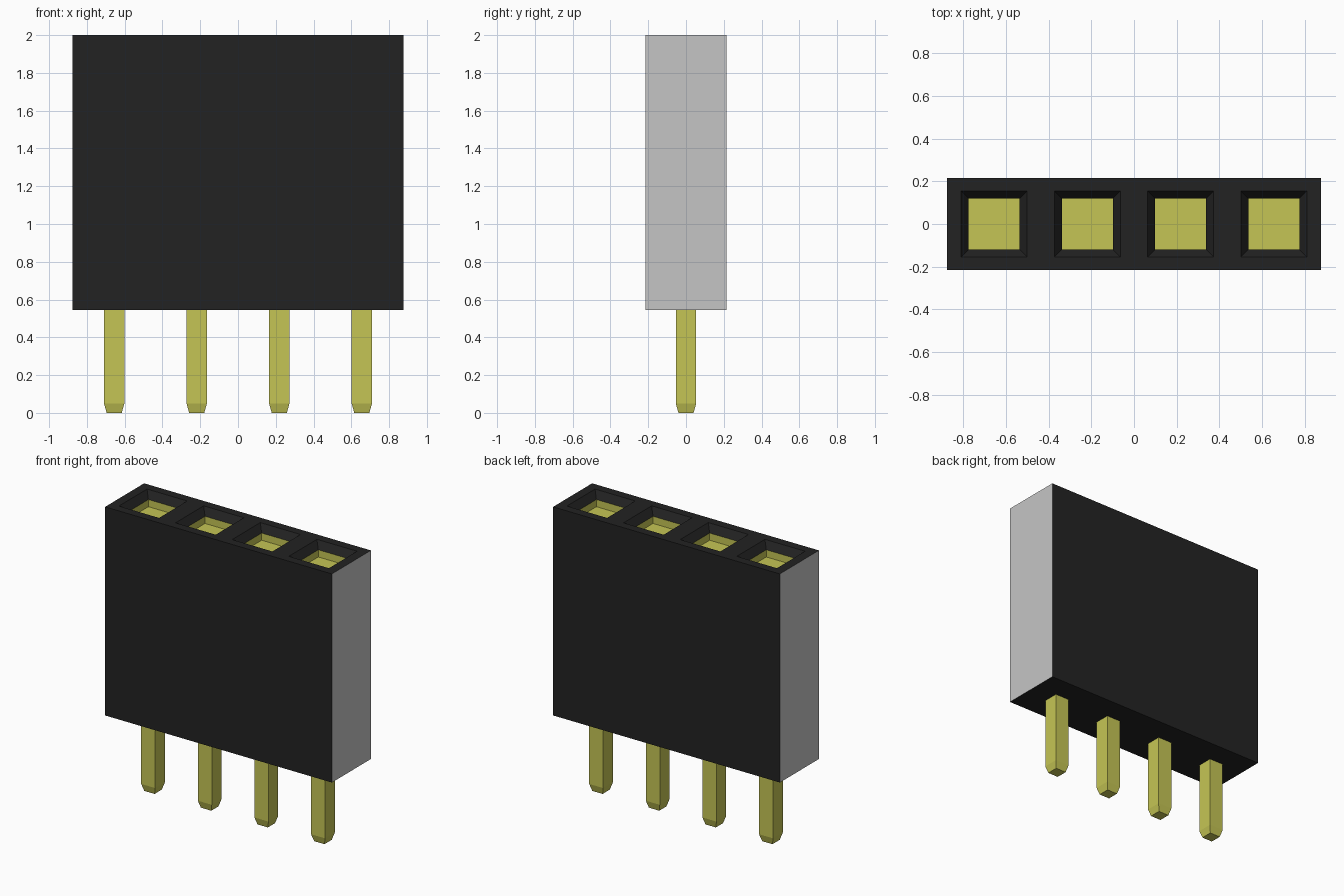
import bpy, bmesh
from mathutils import Vector, Matrix

default = bpy.data.objects.get("Cube")
if default:
    bpy.data.objects.remove(default, do_unlink=True)

WIDTH, DEPTH, BASE, TOP = 1.75, 0.43, 0.545, 2.0
PITCH, COUNT = 0.437, 4
OPENING, BEVEL = 0.31, 0.05
PIN, TIP = 0.108, 0.05
centres = [(i - (COUNT - 1) / 2) * PITCH for i in range(COUNT)]


def material(name, colour):
    mat = bpy.data.materials.new(name)
    mat.use_nodes = True
    mat.diffuse_color = (*colour, 1)
    bsdf = next(n for n in mat.node_tree.nodes if n.type == 'BSDF_PRINCIPLED')
    bsdf.inputs["Base Color"].default_value = (*colour, 1)
    return mat


black = material("black plastic", (0.0165, 0.0165, 0.0165))
gold = material("yellow metal", (0.56, 0.56, 0.09))
grey = material("light grey", (0.56, 0.56, 0.56))


def box(bm, size, centre):
    m = Matrix.Translation(centre) @ Matrix.Diagonal((*size, 1))
    return bmesh.ops.create_cube(bm, size=1, matrix=m)["verts"]


def finish(bm, name, mats):
    mesh = bpy.data.meshes.new(name)
    bm.normal_update()
    bm.to_mesh(mesh)
    bm.free()
    for mat in mats:
        mesh.materials.append(mat)
    obj = bpy.data.objects.new(name, mesh)
    bpy.context.collection.objects.link(obj)
    return obj


# Housing block with grey ends
bm = bmesh.new()
box(bm, (WIDTH, DEPTH, TOP - BASE), (0, 0, (TOP + BASE) / 2))
bm.normal_update()
for f in bm.faces:
    f.material_index = 2 if abs(f.normal.x) > 0.9 else 0


def top_faces():
    bm.normal_update()
    return [f for f in bm.faces if f.normal.z > 0.9]


def cut_top(point, normal):
    faces = top_faces()
    geom = set(faces)
    for f in faces:
        geom.update(f.edges)
        geom.update(f.verts)
    bmesh.ops.bisect_plane(bm, geom=list(geom), plane_co=point, plane_no=normal)


# Outline the square openings on the top
for side in (-1, 1):
    cut_top((0, side * OPENING / 2, 0), (0, 1, 0))
    for x in centres:
        cut_top((x + side * OPENING / 2, 0, 0), (1, 0, 0))


def is_opening(face):
    c = face.calc_center_median()
    return abs(c.y) < 0.01 and any(abs(c.x - x) < 0.01 for x in centres)


# Sloped black lead-ins, then metal-lined sockets
holes = [f for f in top_faces() if is_opening(f)]
bmesh.ops.inset_individual(bm, faces=holes, thickness=BEVEL, depth=-BEVEL)
bm.normal_update()
liners = bmesh.ops.inset_individual(bm, faces=holes, thickness=0, depth=-0.05)["faces"]
for f in holes + liners:
    f.material_index = 1
finish(bm, "socket_housing", [black, gold, grey])

# Square pins with tapered tips
for number, x in enumerate(centres, 1):
    bm = bmesh.new()
    box(bm, (PIN, PIN, BASE - TIP), (x, 0, (BASE + TIP) / 2))
    bm.normal_update()
    end = next(f for f in bm.faces if f.normal.z < -0.9)
    bmesh.ops.inset_individual(bm, faces=[end], thickness=0.02, depth=TIP)
    finish(bm, f"pin_{number}", [gold])
